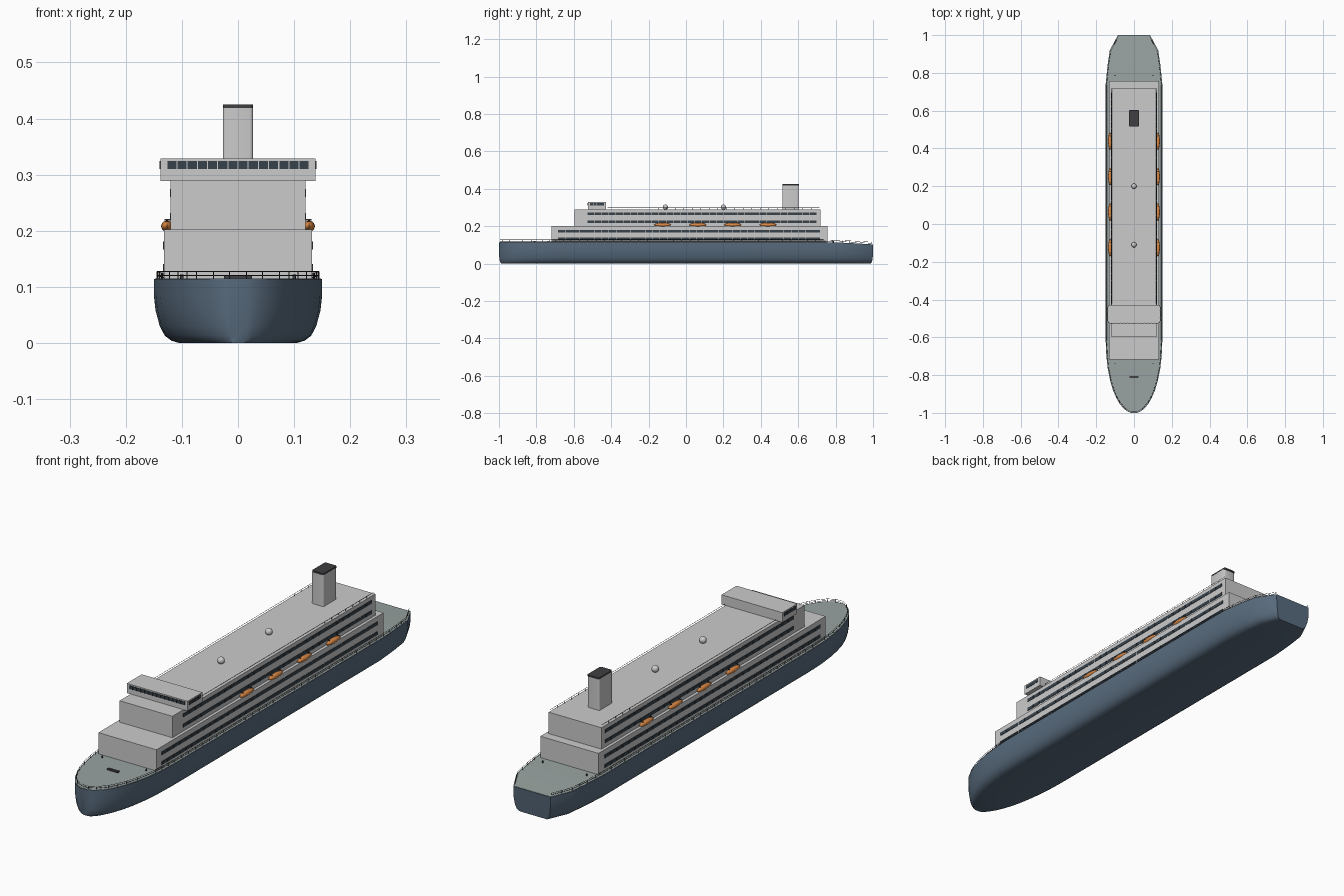
import bpy, bmesh, math
from mathutils import Matrix, Vector

if "Cube" in bpy.data.objects:
    bpy.data.objects.remove(bpy.data.objects["Cube"])


def mat(name, rgb):
    m = bpy.data.materials.new(name)
    m.diffuse_color = (*rgb, 1)
    m.use_nodes = True
    m.node_tree.nodes["Principled BSDF"].inputs["Base Color"].default_value = m.diffuse_color
    return m


NAVY = mat("hull_blue", (0.10, 0.15, 0.21))
DECK = mat("deck_green", (0.32, 0.37, 0.36))
GLASS = mat("dark_glass", (0.04, 0.055, 0.07))
ORANGE = mat("boat_orange", (0.72, 0.25, 0.06))
BLACK = mat("black", (0.05, 0.05, 0.055))


def finish(name, bm, material=None, smooth=False):
    bmesh.ops.recalc_face_normals(bm, faces=bm.faces)
    me = bpy.data.meshes.new(name)
    bm.to_mesh(me)
    bm.free()
    ob = bpy.data.objects.new(name, me)
    bpy.context.collection.objects.link(ob)
    if material:
        me.materials.append(material)
    if smooth:
        bpy.ops.object.select_all(action='DESELECT')
        ob.select_set(True)
        bpy.context.view_layer.objects.active = ob
        bpy.ops.object.shade_smooth_by_angle(angle=math.radians(35))
    return ob


def add_box(bm, x0, x1, y0, y1, z0, z1):
    m = Matrix.Translation(((x0 + x1) / 2, (y0 + y1) / 2, (z0 + z1) / 2))
    m = m @ Matrix.Diagonal((x1 - x0, y1 - y0, z1 - z0, 1))
    bmesh.ops.create_cube(bm, size=1, matrix=m)


def box(name, dims, material=None, bevel=0.0):
    bm = bmesh.new()
    add_box(bm, *dims)
    ob = finish(name, bm, material)
    if bevel:
        b = ob.modifiers.new("bevel", 'BEVEL')
        b.width, b.segments = bevel, 3
    return ob


# Plan of the hull: (y, half width, deck height) from bow to stern
def bow_width(y):
    return 0.15 * (1 - ((-0.6 - y) / 0.402) ** 2.2) ** 0.5


STATIONS = [(y, bow_width(y), 0.114) for y in
            (-1, -0.995, -0.985, -0.97, -0.95, -0.92, -0.88, -0.83, -0.77, -0.7, -0.62)]
STATIONS += [(-0.3, 0.15, 0.114), (0.3, 0.15, 0.114), (0.74, 0.15, 0.114),
             (0.84, 0.14, 0.111), (0.92, 0.128, 0.107), (1.0, 0.085, 0.102)]


def loft(name, section, material, smooth=False):
    """section(top) gives (width factor, z, end inset) from bottom to top."""
    bm = bmesh.new()
    rings = []
    for y, w, top in STATIONS:
        half = [(w * f, y * (1 - e), z) for f, z, e in section(top)]
        ring = half + [(-x, yy, z) for x, yy, z in reversed(half)]
        rings.append([bm.verts.new(p) for p in ring])
    n = len(rings[0])
    for a, b in zip(rings, rings[1:]):
        for i in range(n):
            j = (i + 1) % n
            bm.faces.new((a[i], a[j], b[j], b[i]))
    bm.faces.new(rings[0])
    bm.faces.new(rings[-1])
    return finish(name, bm, material, smooth)


# Hull and main deck
loft("hull", lambda t: [(0.70, 0, 0.012), (0.79, 0.004, 0.009), (0.87, 0.013, 0.005),
                        (0.93, 0.03, 0.002), (0.98, 0.058, 0), (1, 0.085, 0), (1, t, 0)],
     NAVY, True)
loft("main_deck", lambda t: [(0.985, t - 0.004, 0.002), (0.985, t + 0.001, 0.002)], DECK)

# Superstructure tiers and bridge
box("lower_tier", (-0.132, 0.132, -0.718, 0.757, 0.11, 0.202))
box("upper_tier", (-0.12, 0.12, -0.597, 0.72, 0.2, 0.29))
box("bridge", (-0.138, 0.138, -0.525, -0.428, 0.289, 0.329))


# Window rows, split into panes
def side_windows(name, x, y0, y1, heights, count, h=0.014):
    bm = bmesh.new()
    step = (y1 - y0) / count
    for s in (-1, 1):
        for z in heights:
            for i in range(count):
                a = y0 + i * step
                xa, xb = sorted((s * (x - 0.002), s * (x + 0.0015)))
                add_box(bm, xa, xb, a + 0.001, a + step - 0.001, z - h / 2, z + h / 2)
    finish(name, bm, GLASS)


side_windows("lower_windows", 0.132, -0.685, 0.718, (0.134, 0.174), 36)
side_windows("upper_windows", 0.12, -0.528, 0.698, (0.225, 0.267), 32)
side_windows("bridge_side_windows", 0.138, -0.515, -0.438, (0.317,), 4)
bm = bmesh.new()
for i in range(14):
    x = -0.127 + i * 0.254 / 14
    add_box(bm, x + 0.001, x + 0.0172, -0.5265, -0.52, 0.31, 0.324)
finish("bridge_front_windows", bm, GLASS)


# Funnel with dark cap
def funnel_part(name, hx, y0, y1, z0, z1, r, material=None):
    bm = bmesh.new()
    add_box(bm, -hx, hx, y0, y1, z0, z1)
    up = [e for e in bm.edges if abs(e.verts[0].co.z - e.verts[1].co.z) > 1e-4]
    bmesh.ops.bevel(bm, geom=up, offset=r, segments=3, affect='EDGES', profile=0.5)
    finish(name, bm, material, True)


funnel_part("funnel", 0.027, 0.516, 0.601, 0.288, 0.419, 0.006)
funnel_part("funnel_cap", 0.027, 0.517, 0.604, 0.418, 0.425, 0.006, BLACK)

# Radar domes on the roof
for n, y in enumerate((-0.11, 0.2)):
    bm = bmesh.new()
    bmesh.ops.create_uvsphere(bm, u_segments=20, v_segments=12, radius=0.014,
                              matrix=Matrix.Translation((0, y, 0.302)))
    finish(f"radar_dome_{n + 1}", bm, None, True)

# Lifeboats with davits on both sides
for side, s in (("left", 1), ("right", -1)):
    for n, y in enumerate((-0.125, 0.063, 0.25, 0.438)):
        bm = bmesh.new()
        m = Matrix.Translation((s * 0.1265, y, 0.208)) @ Matrix.Diagonal((0.0105, 0.045, 0.01, 1))
        bmesh.ops.create_uvsphere(bm, u_segments=16, v_segments=10, radius=1, matrix=m)
        finish(f"lifeboat_{side}_{n + 1}", bm, ORANGE, True)
        bm = bmesh.new()
        for d in (-0.028, 0.028):
            xa, xb = sorted((s * 0.118, s * 0.131))
            add_box(bm, xa, xb, y + d - 0.0015, y + d + 0.0015, 0.218, 0.221)
        finish(f"davit_{side}_{n + 1}", bm, BLACK)


# Railings: rails follow a path, posts stand at even distances
def railing(name, path, height, spacing, levels):
    cu = bpy.data.curves.new(name, 'CURVE')
    cu.dimensions = '3D'
    cu.bevel_depth, cu.bevel_resolution = 0.0008, 0

    def line(pts):
        sp = cu.splines.new('POLY')
        sp.points.add(len(pts) - 1)
        for p, q in zip(sp.points, pts):
            p.co = (*q, 1)

    path = [Vector(p) for p in path]
    for f in levels:
        line([p + Vector((0, 0, height * f)) for p in path])
    for a, b in zip(path, path[1:]):
        k = max(1, round((b - a).length / spacing))
        for i in range(k):
            p = a.lerp(b, i / k)
            line([p, p + Vector((0, 0, height))])
    bpy.context.collection.objects.link(bpy.data.objects.new(name, cu))
    cu.materials.append(BLACK)


edge = [(w * 0.965, y * 0.994, t) for y, w, t in STATIONS if y not in (-0.995, -0.97)]
railing("main_deck_rail", [(-x, y, z) for x, y, z in reversed(edge)] + edge, 0.013, 0.045, (0.5, 1))
for side, s in (("left", 1), ("right", -1)):
    railing(f"roof_rail_{side}", [(s * 0.117, -0.42, 0.29), (s * 0.117, 0.715, 0.29)],
            0.009, 0.045, (1,))

# Windlass and mooring bollards
box("windlass", (-0.025, 0.025, -0.816, -0.804, 0.114, 0.121), BLACK, 0.002)
bm = bmesh.new()
for x in (-0.1, 0.1):
    for y in (-0.738, 0.787):
        bmesh.ops.create_cone(bm, cap_ends=True, segments=12, radius1=0.003, radius2=0.003,
                              depth=0.01, matrix=Matrix.Translation((x, y, 0.117)))
finish("bollards", bm, BLACK, True)
